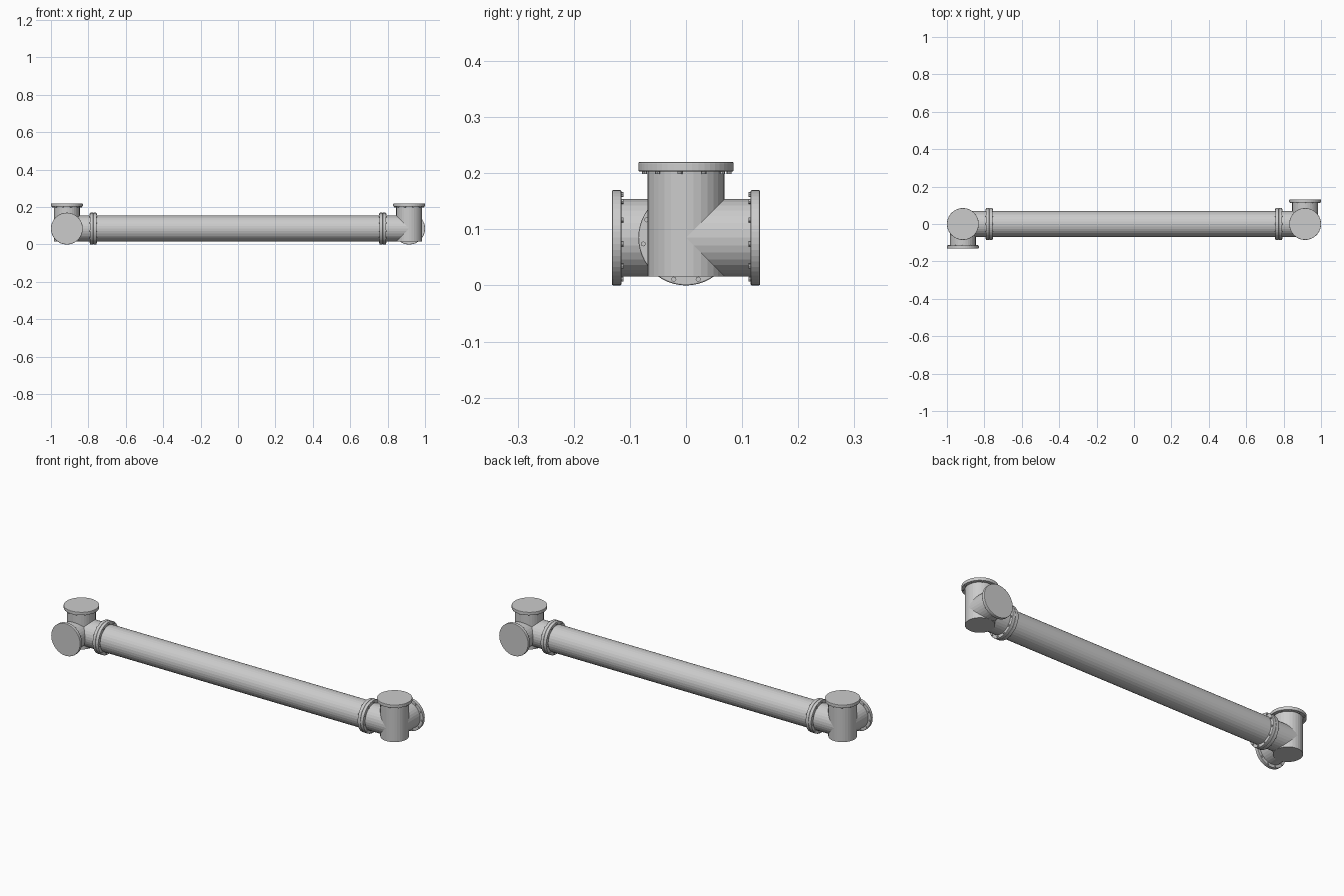
import bpy
import bmesh
import math
from mathutils import Matrix, Vector

cube = bpy.data.objects.get("Cube")
if cube:
    bpy.data.objects.remove(cube, do_unlink=True)

PIPE_R, FLANGE_R, FLANGE_T = 0.069, 0.085, 0.017
AXIS_Z = FLANGE_R
CORNER_X, JOINT_X = 0.915, 0.774
SIDE_END, TOP_END = 0.132, 0.22
BOLTS, BOLT_R, BOLT_RING, BOLT_H = 11, 0.0045, 0.077, 0.004


def frame(origin, axis):
    """Matrix placing local z along the given axis."""
    axis = Vector(axis)
    up = Vector((0, 1, 0)) if abs(axis.z) > 0.5 else Vector((0, 0, 1))
    side = up.cross(axis)
    rot = Matrix((side, up, axis)).transposed().to_4x4()
    return Matrix.Translation(origin) @ rot


def add_object(name, bm):
    mesh = bpy.data.meshes.new(name)
    bm.to_mesh(mesh)
    bm.free()
    obj = bpy.data.objects.new(name, mesh)
    bpy.context.collection.objects.link(obj)
    return obj


def add_cylinder(bm, radius, low, high, sides, matrix, offset=(0, 0)):
    place = matrix @ Matrix.Translation((*offset, (low + high) / 2))
    return bmesh.ops.create_cone(bm, cap_ends=True, segments=sides, radius1=radius,
                                 radius2=radius, depth=high - low, matrix=place)["verts"]


def pipe(name, start, axis, length):
    bm = bmesh.new()
    add_cylinder(bm, PIPE_R, 0, length, 32, frame(start, axis))
    return add_object(name, bm)


def flange(name, face, axis):
    """Disc whose outer face is at the given point, with bolt heads behind it."""
    matrix = frame(face, axis)
    bm = bmesh.new()
    add_cylinder(bm, FLANGE_R, -FLANGE_T, 0, 48, matrix)
    rims = [e for e in bm.edges if any(len(f.verts) > 4 for f in e.link_faces)]
    bmesh.ops.bevel(bm, geom=rims, offset=0.0025, segments=2, profile=0.5, affect='EDGES')
    for i in range(BOLTS):
        a = math.pi / 2 + math.tau * i / BOLTS
        spot = (BOLT_RING * math.cos(a), BOLT_RING * math.sin(a))
        add_cylinder(bm, BOLT_R, -FLANGE_T - BOLT_H, -FLANGE_T + 0.003, 8, matrix, spot)
    return add_object(name, bm)


# Long middle pipe
pipe("main_pipe", (-JOINT_X, 0, AXIS_Z), (1, 0, 0), 2 * JOINT_X)

# Corner fittings, the second turned half a revolution from the first
for side, s in (("left", 1), ("right", -1)):
    corner = Vector((s * CORNER_X, 0, AXIS_Z))
    joint = Vector((s * JOINT_X, 0, AXIS_Z))

    # Three branches meeting at the corner
    pipe(side + "_joint_branch", corner, (-s, 0, 0), CORNER_X - JOINT_X)
    pipe(side + "_side_branch", corner, (0, s, 0), SIDE_END - FLANGE_T / 2)
    bottom = corner - Vector((0, 0, PIPE_R))
    pipe(side + "_upright_branch", bottom, (0, 0, 1), TOP_END - FLANGE_T / 2 - bottom.z)

    # End flanges and the bolted pair on the main pipe
    flange(side + "_top_flange", (corner.x, 0, TOP_END), (0, 0, 1))
    flange(side + "_side_flange", (corner.x, s * SIDE_END, AXIS_Z), (0, s, 0))
    flange(side + "_joint_flange_outer", joint, (-s, 0, 0))
    flange(side + "_joint_flange_inner", joint, (s, 0, 0))
